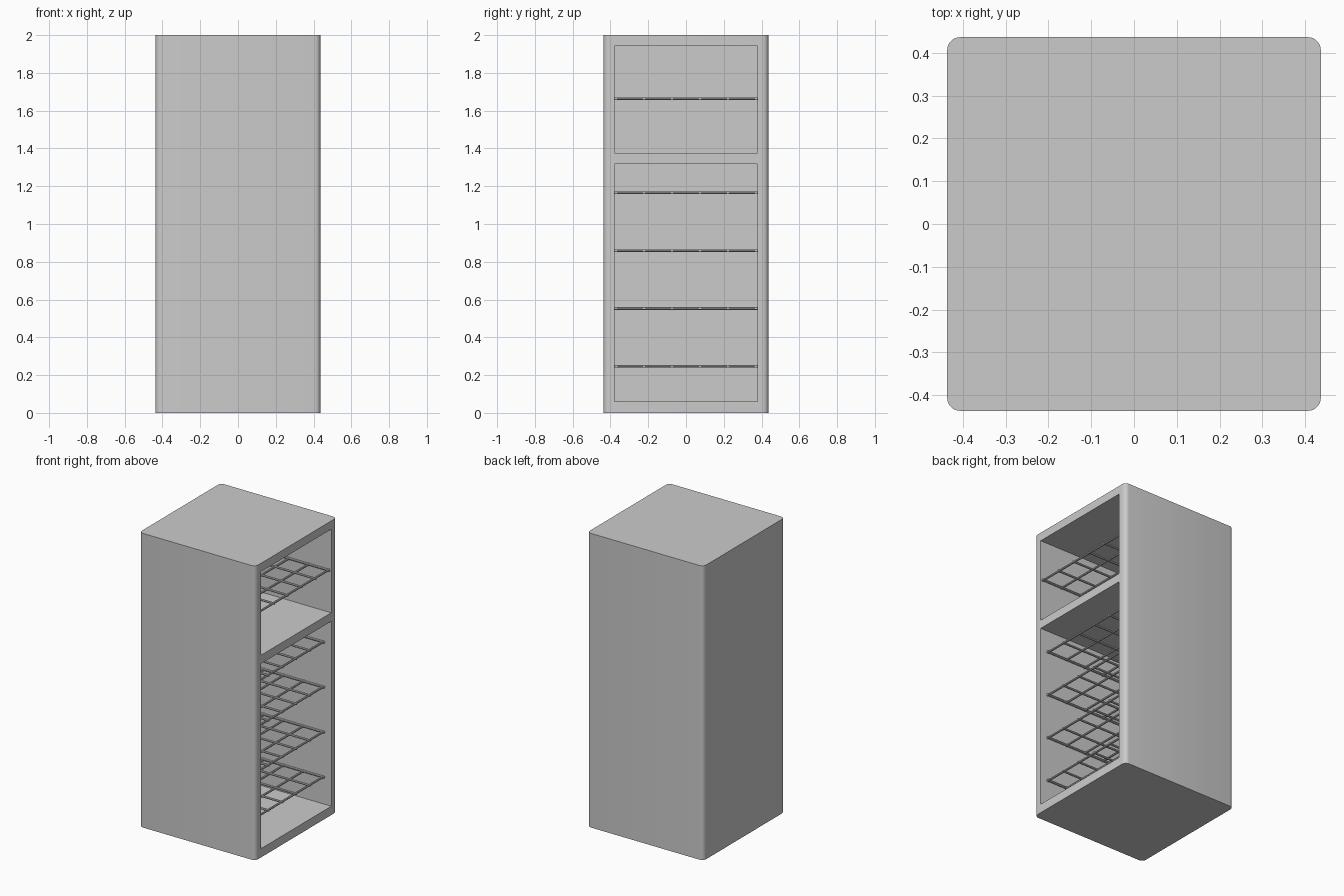
import bpy, bmesh
from mathutils import Matrix, Vector

if "Cube" in bpy.data.objects:
    bpy.data.objects.remove(bpy.data.objects["Cube"])

HALF = 0.437      # half width and depth of the cabinet
INNER = 0.378     # half width of the compartments


def add_object(name, bm):
    mesh = bpy.data.meshes.new(name)
    bm.to_mesh(mesh)
    bm.free()
    obj = bpy.data.objects.new(name, mesh)
    bpy.context.collection.objects.link(obj)
    return obj


def box(name, lo, hi, corner=0.0):
    lo, hi = Vector(lo), Vector(hi)
    bm = bmesh.new()
    bmesh.ops.create_cube(bm, size=1, matrix=Matrix.Translation((lo + hi) / 2)
                          @ Matrix.Diagonal((*(hi - lo), 1)))
    if corner:
        uprights = [e for e in bm.edges
                    if abs(e.verts[0].co.z - e.verts[1].co.z) > 0.5]
        bmesh.ops.bevel(bm, geom=uprights, offset=corner, segments=5,
                        profile=0.5, affect='EDGES')
    return add_object(name, bm)


def smooth(obj):
    bpy.ops.object.select_all(action='DESELECT')
    obj.select_set(True)
    bpy.context.view_layer.objects.active = obj
    bpy.ops.object.shade_smooth_by_angle(angle=0.6)


# Cabinet shell with rounded upright corners
cabinet = box("cabinet", (-HALF, -HALF, 0), (HALF, HALF, 2), corner=0.03)

# Two compartments open towards +x
for name, z0, z1 in (("lower", 0.06, 1.317), ("upper", 1.375, 1.943)):
    cutter = box(name + "_cutter", (-INNER, -INNER, z0), (0.6, INNER, z1))
    cutter.hide_render = True
    bpy.context.view_layer.objects.active = cabinet
    mod = cabinet.modifiers.new(name, 'BOOLEAN')
    mod.operation = 'DIFFERENCE'
    mod.solver = 'EXACT'
    mod.object = cutter
    bpy.ops.object.modifier_apply(modifier=mod.name)
    bpy.data.objects.remove(cutter)
smooth(cabinet)


# Wire shelves: crossing round bars
def bar(bm, a, b, r=0.007):
    a, b = Vector(a), Vector(b)
    d = b - a
    rot = d.to_track_quat('Z', 'Y').to_matrix().to_4x4()
    bmesh.ops.create_cone(bm, cap_ends=True, segments=10, radius1=r, radius2=r,
                          depth=d.length,
                          matrix=Matrix.Translation((a + b) / 2) @ rot)


def shelf(name, x0, x1, z, cells=5):
    bm = bmesh.new()
    for i in range(cells + 1):
        t = i / cells
        y = -0.37 + 0.74 * t
        bar(bm, (x0, y, z), (x1, y, z))
        x = x0 + 0.01 + (x1 - x0 - 0.02) * t
        bar(bm, (x, -INNER, z), (x, INNER, z))
    smooth(add_object(name, bm))


shelf("upper_shelf", -0.33, 0.43, 1.664)
for i in range(4):
    shelf(f"lower_shelf_{i + 1}", -0.37, 0.39, 0.247 + 0.306 * i)
